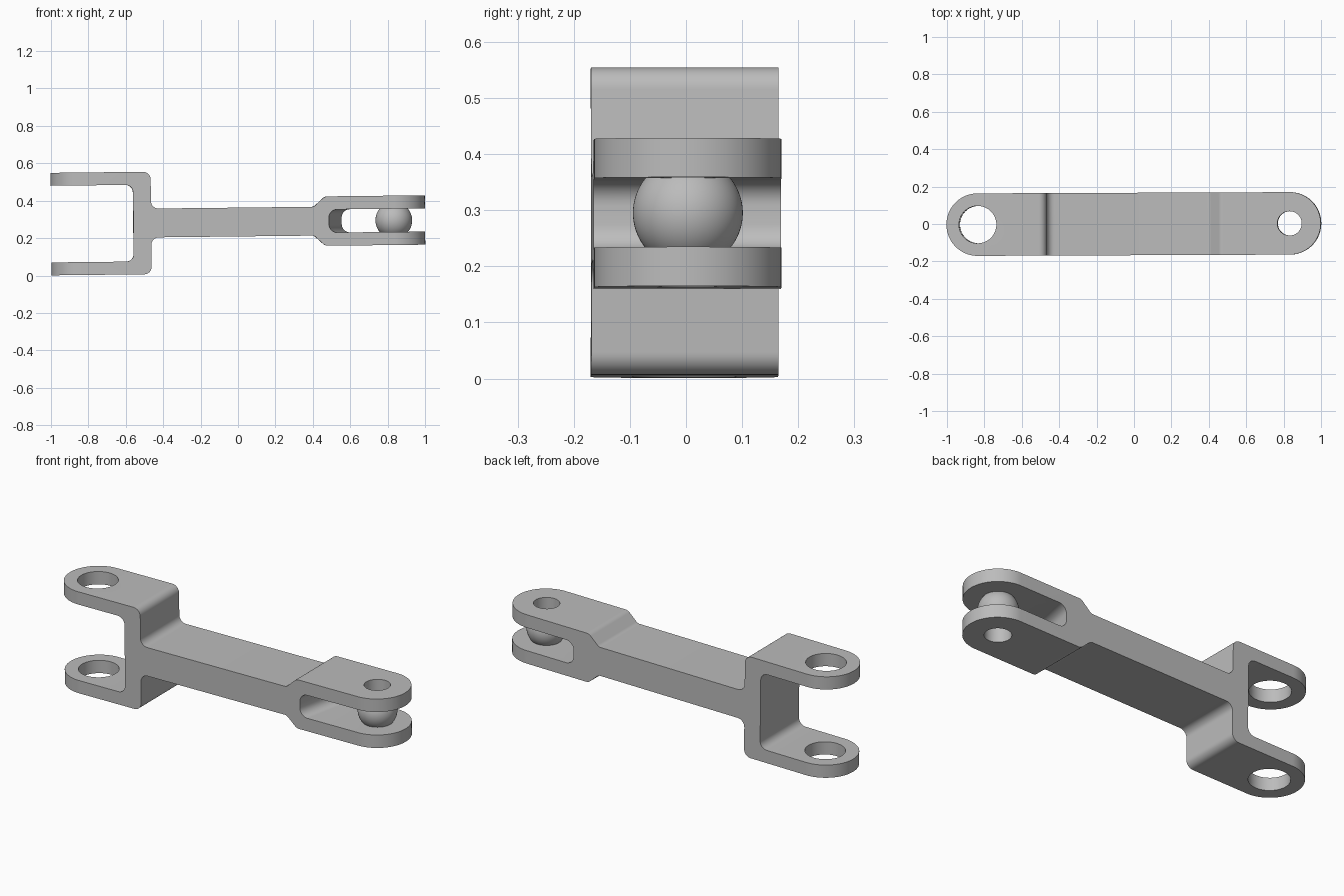
import bpy, bmesh, math
from mathutils import Vector, Matrix, Euler

cube = bpy.data.objects.get("Cube")
if cube:
    bpy.data.objects.remove(cube, do_unlink=True)

steel = bpy.data.materials.new("satin grey steel")
steel.use_nodes = True
GREY = (0.5, 0.5, 0.5, 1)
steel.diffuse_color = GREY
steel.node_tree.nodes["Principled BSDF"].inputs["Base Color"].default_value = GREY


def rounded(corners, steps=8):
    """Turn (u, v, radius) corners into a filleted outline."""
    pts = []
    n = len(corners)
    for i, (u, v, r) in enumerate(corners):
        p = Vector((u, v))
        if r == 0:
            pts.append(p)
            continue
        a = (Vector(corners[i - 1][:2]) - p).normalized()
        b = (Vector(corners[(i + 1) % n][:2]) - p).normalized()
        half = a.angle(b) / 2
        centre = p + (a + b).normalized() * (r / math.sin(half))
        start = p + a * (r / math.tan(half)) - centre
        end = p + b * (r / math.tan(half)) - centre
        sweep = start.angle_signed(end)
        for k in range(steps + 1):
            t = -sweep * k / steps
            c, s = math.cos(t), math.sin(t)
            pts.append(centre + Vector((start.x * c - start.y * s, start.x * s + start.y * c)))
    return pts


def make_object(name, bm):
    bmesh.ops.recalc_face_normals(bm, faces=bm.faces)
    mesh = bpy.data.meshes.new(name)
    bm.to_mesh(mesh)
    bm.free()
    mesh.materials.append(steel)
    obj = bpy.data.objects.new(name, mesh)
    bpy.context.collection.objects.link(obj)
    return obj


def prism(name, outline, low, high, place):
    """Bridge an outline between two depths; place maps (u, v, depth) to a point."""
    bm = bmesh.new()
    a = [bm.verts.new(place(p.x, p.y, low)) for p in outline]
    b = [bm.verts.new(place(p.x, p.y, high)) for p in outline]
    bm.faces.new(a)
    bm.faces.new(b[::-1])
    for i in range(len(a)):
        j = (i + 1) % len(a)
        bm.faces.new((a[i], b[i], b[j], a[j]))
    return make_object(name, bm)


def cylinder(name, x, radius):
    bm = bmesh.new()
    bmesh.ops.create_cone(bm, cap_ends=True, segments=64, radius1=radius, radius2=radius,
                          depth=1, matrix=Matrix.Translation((x, 0, 0)))
    return make_object(name, bm)


def boolean(obj, cutter, operation):
    cutter.hide_render = True
    mod = obj.modifiers.new(operation.lower(), 'BOOLEAN')
    mod.operation = operation
    mod.solver = 'EXACT'
    mod.object = cutter
    bpy.context.view_layer.objects.active = obj
    bpy.ops.object.modifier_apply(modifier=mod.name)


WIDTH = 0.167   # half width
PIVOT = 0.833   # distance of both pivots from the middle

# Side profile: upper half from the yoke tip to the fork tip, mirrored below
upper = [(-0.56, 0.205, 0.04), (-1.1, 0.205, 0), (-1.1, 0.274, 0), (-0.465, 0.274, 0.04),
         (-0.465, 0.077, 0.04), (0.405, 0.077, 0.03), (0.465, 0.132, 0.04), (1.1, 0.132, 0)]
lower = [(x, -z, r) for x, z, r in reversed(upper)]
body = prism("link_body", rounded(upper + lower), -0.3, 0.3, lambda u, v, d: (u, d, v))

# Plan outline with round ends
plan = [(x, y, WIDTH - 0.0002) for x, y in
        ((-1, -WIDTH), (1, -WIDTH), (1, WIDTH), (-1, WIDTH))]
outline = prism("plan_outline", rounded(plan, 24), -0.5, 0.5, lambda u, v, d: (u, v, d))

# Fork slot with a rounded, slightly slanted inner end
slot_profile = [(0.52, 0.062, 0.045), (1.2, 0.062, 0), (1.2, -0.062, 0), (0.52, -0.062, 0.045)]
slot = prism("fork_slot", rounded(slot_profile), -0.25, 0.25,
             lambda u, v, d: (u + 0.21 * d, d, v))

yoke_bore = cylinder("yoke_bore", -PIVOT, 0.1)
fork_bore = cylinder("fork_bore", PIVOT, 0.065)

boolean(body, outline, 'INTERSECT')
for cutter in (slot, yoke_bore, fork_bore):
    boolean(body, cutter, 'DIFFERENCE')

# Bored ball held between the fork arms
bm = bmesh.new()
bmesh.ops.create_uvsphere(bm, u_segments=64, v_segments=40, radius=0.098,
                          matrix=Matrix.Translation((PIVOT, 0, 0)))
ball = make_object("pivot_ball", bm)
boolean(ball, fork_bore, 'DIFFERENCE')

for cutter in (outline, slot, yoke_bore, fork_bore):
    bpy.data.objects.remove(cutter, do_unlink=True)

# Slight lean of the whole link, then smooth shading with sharp edges
for obj in (body, ball):
    obj.rotation_euler = Euler((0, -0.011, 0.004))
    obj.location.z = 0.286
    bpy.ops.object.select_all(action='DESELECT')
    obj.select_set(True)
    bpy.context.view_layer.objects.active = obj
    bpy.ops.object.shade_smooth_by_angle(angle=math.radians(30))
